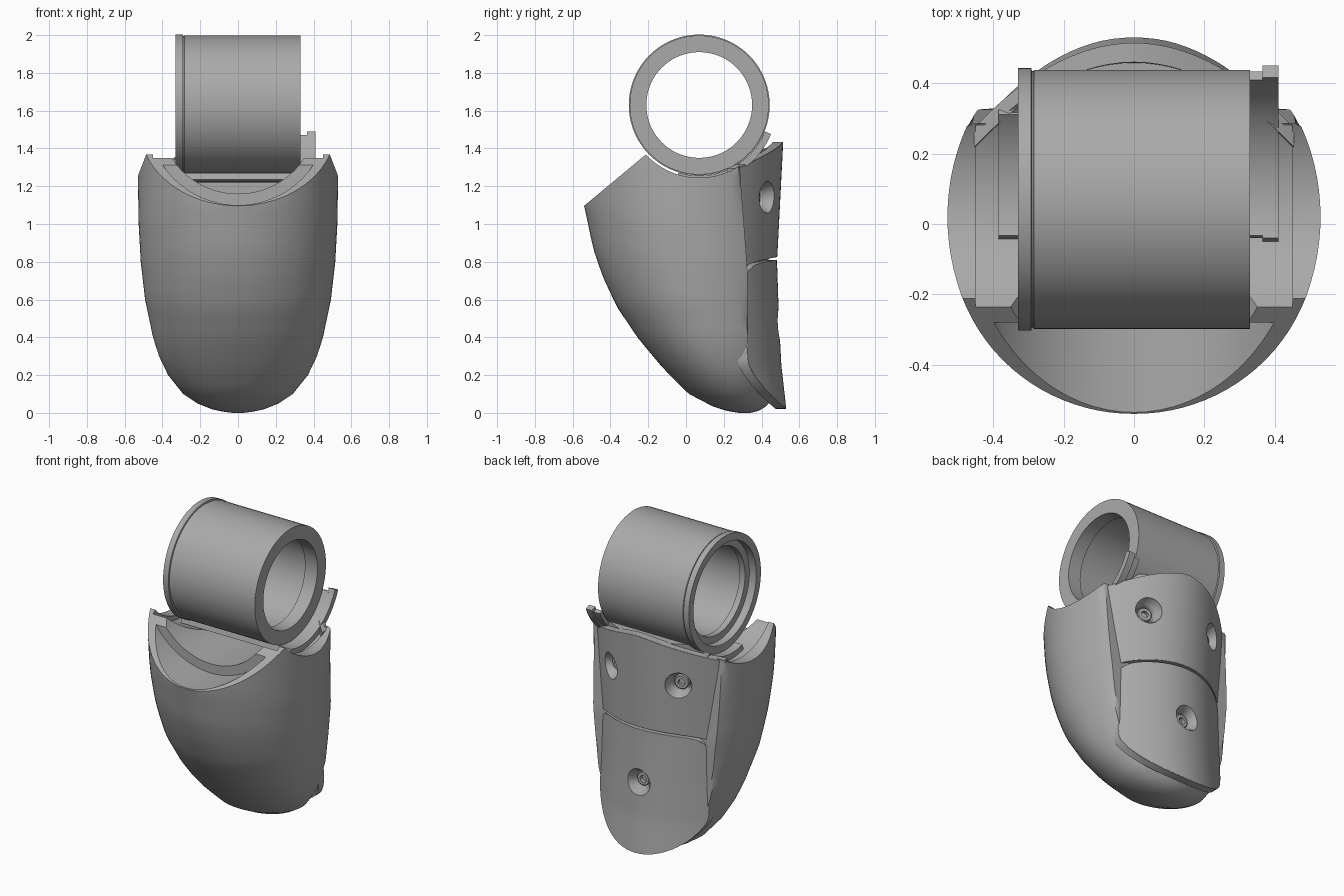
import bpy, bmesh, math
from mathutils import Vector

if "Cube" in bpy.data.objects:
    bpy.data.objects.remove(bpy.data.objects["Cube"])

grey = bpy.data.materials.new("plain grey")
grey.diffuse_color = (0.4, 0.4, 0.4, 1)
grey.use_nodes = True
grey.node_tree.nodes["Principled BSDF"].inputs["Base Color"].default_value = grey.diffuse_color
RY, RZ = 0.07, 1.63          # ring axis (runs along x)


def lerp(table, t):
    """Piecewise-linear lookup in a sorted table of (key, value)."""
    if t <= table[0][0]:
        return table[0][1]
    for (a, p), (b, q) in zip(table, table[1:]):
        if t <= b:
            return p + (q - p) * (t - a) / (b - a)
    return table[-1][1]


def finish(name, bm, angle=35):
    bmesh.ops.recalc_face_normals(bm, faces=bm.faces)
    me = bpy.data.meshes.new(name)
    bm.to_mesh(me)
    bm.free()
    ob = bpy.data.objects.new(name, me)
    bpy.context.collection.objects.link(ob)
    me.materials.append(grey)
    smooth(ob, angle)
    return ob


def activate(ob):
    bpy.ops.object.select_all(action='DESELECT')
    ob.select_set(True)
    bpy.context.view_layer.objects.active = ob


def smooth(ob, angle=35):
    activate(ob)
    bpy.ops.object.shade_smooth_by_angle(angle=math.radians(angle))


def loft(bm, rings, close=False):
    """Bridge equal-length closed loops; cap the ends or close the tube."""
    loops = [[bm.verts.new(p) for p in r] for r in rings]
    pairs = list(zip(loops, loops[1:])) + ([(loops[-1], loops[0])] if close else [])
    for a, b in pairs:
        for i in range(len(a)):
            j = (i + 1) % len(a)
            bm.faces.new((a[i], a[j], b[j], b[i]))
    if not close:
        bm.faces.new(loops[0])
        bm.faces.new(loops[-1])


def prism(name, pts, a, b, axis='x'):
    """Extrude a (y,z) profile along x, or an (x,z) profile along y."""
    put = (lambda t, p: (t, *p)) if axis == 'x' else (lambda t, p: (p[0], t, p[1]))
    bm = bmesh.new()
    loft(bm, [[put(t, p) for p in pts] for t in (a, b)])
    return finish(name, bm)


def arc(r, a0, a1, cy=RY, cz=RZ, n=40):
    return [(cy + r * math.cos(math.radians(a0 + (a1 - a0) * i / n)),
             cz + r * math.sin(math.radians(a0 + (a1 - a0) * i / n))) for i in range(n + 1)]


def cut(ob, cutter, keep=False):
    m = ob.modifiers.new("cut", 'BOOLEAN')
    m.operation, m.solver, m.object = 'DIFFERENCE', 'EXACT', cutter
    activate(ob)
    bpy.ops.object.modifier_apply(modifier=m.name)
    if not keep:
        bpy.data.objects.remove(cutter)


def lathe_x(name, prof, n=72):
    """Revolve a closed (x, r) profile about the ring axis."""
    bm = bmesh.new()
    loft(bm, [[(x, RY + r * math.cos(2 * math.pi * k / n), RZ + r * math.sin(2 * math.pi * k / n))
               for x, r in prof] for k in range(n)], close=True)
    return finish(name, bm)


# ring tube with a flange on the left end and stepped bore
lathe_x("ring_tube", [(0.33, 0.28), (0.33, 0.368), (-0.284, 0.368), (-0.286, 0.364), (-0.29, 0.364),
                      (-0.292, 0.373), (-0.33, 0.373), (-0.33, 0.325), (-0.28, 0.325), (-0.28, 0.28),
                      (-0.24, 0.28), (-0.24, 0.295), (0.24, 0.295), (0.24, 0.28)])

# pad surface shared by the pads and the flattened back of the body
MID = [(0.03, 0.53), (0.25, 0.505), (0.5, 0.492), (0.8, 0.482), (1.44, 0.515)]


def pad_y(x, z):
    return lerp(MID, z) - 0.23 * (x / 0.45) ** 2


# body shell: stacked sections, half width / front / back / widest y by height
WIDTH = [(0, 0.03), (0.008, 0.09), (0.02, 0.14), (0.05, 0.215), (0.1, 0.29), (0.2, 0.37), (0.3, 0.418),
         (0.4, 0.45), (0.6, 0.492), (0.8, 0.515), (1, 0.526), (1.25, 0.53)]
FRONT = [(0, 0.28), (0.01, 0.22), (0.03, 0.15), (0.1, 0.016), (0.23, -0.116), (0.39, -0.25),
         (0.56, -0.365), (0.72, -0.44), (0.865, -0.49), (1.1, -0.54), (1.4, -0.57)]
BACK = [(0, 0.34), (0.01, 0.38), (0.03, 0.42), (0.1, 0.48), (0.2, 0.53), (0.4, 0.58), (0.6, 0.6)]
WIDEST = [(0, 0.31), (0.1, 0.25), (0.3, 0.16), (0.6, 0.07), (1, 0.02)]
EDGE = [(0.25, 0.33), (0.76, 0.325), (1.29, 0.285)]
bm = bmesh.new()
rings = []
for z in [0, 0.004, 0.01, 0.02, 0.035, 0.05, 0.075] + [0.1 + 0.05 * i for i in range(27)]:
    w, f, b, c = (lerp(t, z) for t in (WIDTH, FRONT, BACK, WIDEST))
    ring = []
    for k in range(96):
        s, co = math.sin(2 * math.pi * k / 96), math.cos(2 * math.pi * k / 96)
        x = w * co
        y = c + s * (b - c if s > 0 else c - f)
        ring.append((x, min(y, max(pad_y(x, z) - 0.045, lerp(EDGE, z))), z))
    rings.append(ring)
loft(bm, rings)
# sloping front mouth
geom = bm.verts[:] + bm.edges[:] + bm.faces[:]
res = bmesh.ops.bisect_plane(bm, geom=geom, plane_co=(0, -0.535, 1.1),
                             plane_no=Vector((0, -0.27, 0.325)).normalized(), clear_outer=True)
rim = [e for e in res['geom_cut'] if isinstance(e, bmesh.types.BMEdge)]
bmesh.ops.holes_fill(bm, edges=rim)
body = finish("body_shell", bm)
# seat for the ring, stepped recess, front scoop and inner channel
cut(body, prism("seat_cutter", arc(0.385, 0, 354, n=90), -1, 1))
cut(body, prism("recess_cutter", arc(0.415, -139.5, -59.5) + [(0.28, 1.6), (-0.245, 1.6)], -0.45, 0.45))
cut(body, prism("scoop_cutter", arc(0.48, -180, 0, 0, 1.58), -0.9, -0.28, 'y'))
cut(body, prism("channel_cutter", arc(0.42, -180, 0, 0, 1.58), -0.9, 0.2, 'y'))

# cradle straps hugging the underside of the ring


def strap(name, r0, r1, a0, a1, x0, x1):
    prism(name, arc(r0, a0, a1) + arc(r1, a1, a0), x0, x1)


strap("cradle", 0.374, 0.41, -106, -50, -0.385, 0.33)
strap("cradle_side", 0.374, 0.40, -106, -25, 0.32, 0.37)
strap("cradle_rim", 0.374, 0.41, -107, -22, 0.365, 0.41)


# curved back pads
def pad(name, half, low, high, n=40, m=24):
    bm = bmesh.new()
    rows = []
    for j in range(m + 1):
        row = []
        for i in range(n + 1):
            u = math.sin(math.pi / 2 * (2 * i / n - 1))
            z = low(u) + (high(u) - low(u)) * j / m
            x = u * lerp(half, z)
            row.append(bm.verts.new((x, pad_y(x, z), z)))
        rows.append(row)
    for a, b in zip(rows, rows[1:]):
        for i in range(n):
            bm.faces.new((a[i], b[i], b[i + 1], a[i + 1]))
    bmesh.ops.recalc_face_normals(bm, faces=bm.faces)
    bm.normal_update()
    if sum(f.normal.y for f in bm.faces) < 0:
        bmesh.ops.reverse_faces(bm, faces=bm.faces)
    # thickness with a softened outer edge
    inner = {v: bm.verts.new(v.co + Vector((0, -0.055, 0))) for v in bm.verts[:]}
    border = [e for e in bm.edges if e.is_boundary]
    for f in bm.faces[:]:
        bm.faces.new([inner[v] for v in reversed(f.verts)])
    for e in border:
        a, b = e.verts
        bm.faces.new((a, b, inner[b], inner[a]))
    bmesh.ops.recalc_face_normals(bm, faces=bm.faces)
    bmesh.ops.bevel(bm, geom=border, offset=0.012, segments=2, affect='EDGES', clamp_overlap=True)
    return finish(name, bm)


def corner(u, p):
    return 1 - math.sqrt(max(0, 1 - abs(u) ** p))


upper = pad("upper_pad", [(0.76, 0.405), (1.3, 0.455)],
            lambda u: 0.825 - 0.04 * u * u - 0.02 * abs(u) ** 8, lambda u: 1.435 - 0.14 * abs(u) ** 1.5)
lower = pad("lower_pad", [(0.2, 0.39), (0.5, 0.40), (0.8, 0.40)],
            lambda u: 0.02 + 0.16 * u * u + 0.1 * corner(u, 5), lambda u: 0.81 - 0.03 * u * u - 0.13 * corner(u, 9))

# countersunk screw holes, each with a socket-head screw
for name, p, x, z in (("right", upper, 0.25, 1.14), ("left", upper, -0.25, 1.14), ("lower", lower, 0, 0.47)):
    y = pad_y(x, z)
    tilt = math.atan(2 * 0.23 * x / 0.45 ** 2) * 0.6
    d = Vector((math.sin(tilt), math.cos(tilt), 0))
    q = d.to_track_quat('Z', 'Y')

    def turned(nm, prof, n=32):
        bm = bmesh.new()
        loft(bm, [[Vector((x, y, z)) + q @ Vector((r * math.cos(2 * math.pi * k / n),
                   r * math.sin(2 * math.pi * k / n), h)) for k in range(n)] for h, r in prof])
        return finish(nm, bm)
    cutter = turned("hole_cutter", [(-0.1, 0.055), (-0.05, 0.055), (0.0, 0.085), (0.08, 0.085)])
    cut(p, cutter, keep=True)
    cut(body, cutter)
    turned(name + "_screw", [(-0.1, 0.045), (-0.055, 0.045), (-0.05, 0.04), (-0.05, 0.022), (-0.075, 0.022)])
for ob in (body, upper, lower):
    smooth(ob)
